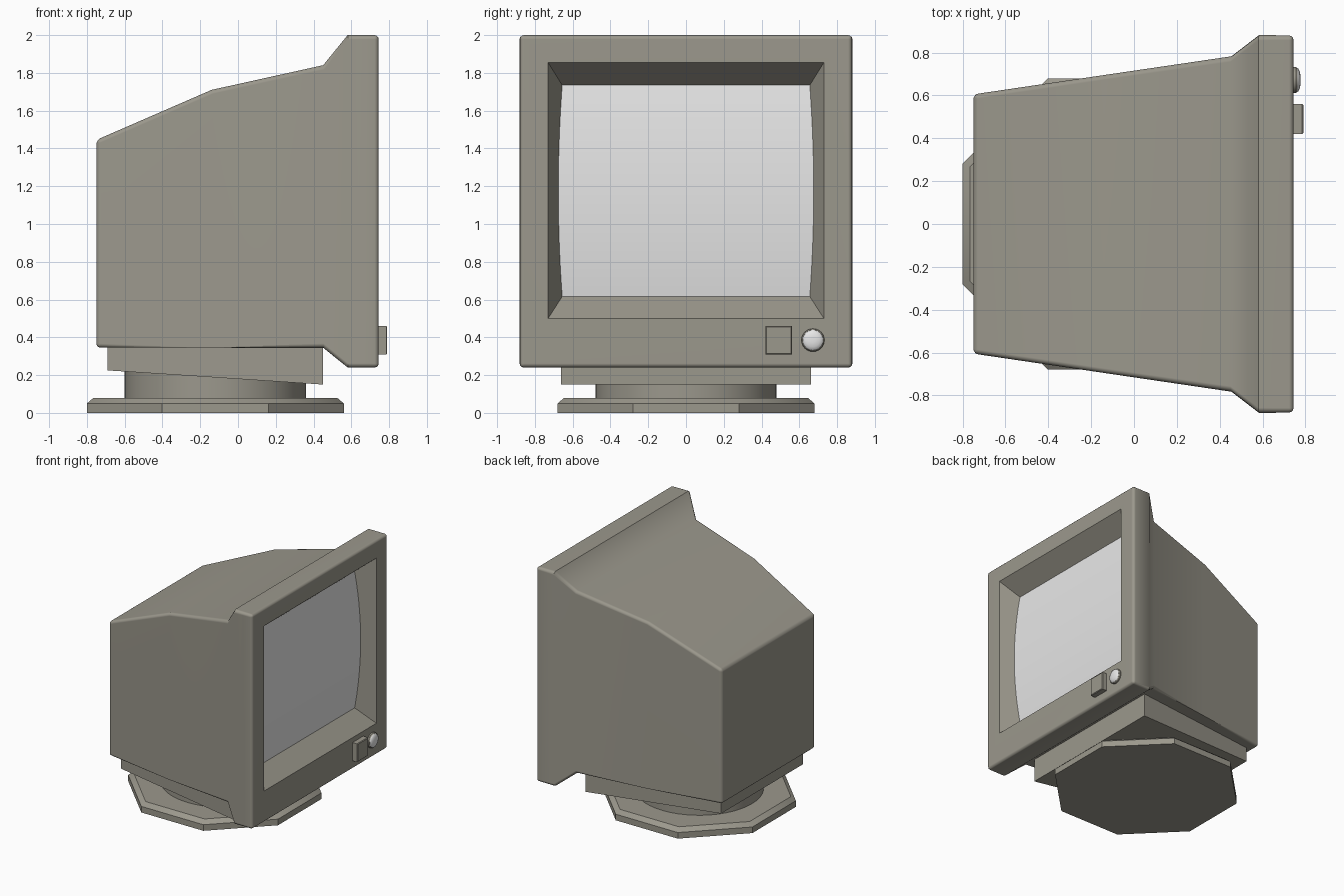
import bpy, bmesh, math

if "Cube" in bpy.data.objects:
    bpy.data.objects.remove(bpy.data.objects["Cube"])


def material(name, rgb):
    m = bpy.data.materials.new(name)
    m.diffuse_color = (*rgb, 1)
    m.use_nodes = True
    m.node_tree.nodes["Principled BSDF"].inputs["Base Color"].default_value = m.diffuse_color
    return m


CASING = material("warm_grey_plastic", (0.33, 0.315, 0.265))
GLASS = material("pale_glass", (0.8, 0.8, 0.8))


def finish(name, bm, mat, angle=30):
    bmesh.ops.recalc_face_normals(bm, faces=bm.faces[:])
    me = bpy.data.meshes.new(name)
    bm.to_mesh(me)
    bm.free()
    me.materials.append(mat)
    ob = bpy.data.objects.new(name, me)
    bpy.context.collection.objects.link(ob)
    bpy.ops.object.select_all(action='DESELECT')
    ob.select_set(True)
    bpy.context.view_layer.objects.active = ob
    bpy.ops.object.shade_smooth_by_angle(angle=math.radians(angle))
    wn = ob.modifiers.new("weighted_normals", 'WEIGHTED_NORMAL')
    wn.keep_sharp = True
    return ob


def loft(loops, cap_end=True):
    """Skin a list of equal-length point loops."""
    bm = bmesh.new()
    rows = [[bm.verts.new(p) for p in loop] for loop in loops]
    n = len(rows[0])
    for a, b in zip(rows, rows[1:]):
        for k in range(n):
            bm.faces.new((a[k], a[(k + 1) % n], b[(k + 1) % n], b[k]))
    bm.faces.new(rows[0])
    if cap_end:
        bm.faces.new(rows[-1])
    return bm, rows


def rect(x, y, z0, z1, yc=0):
    return [(x, yc - y, z0), (x, yc + y, z0), (x, yc + y, z1), (x, yc - y, z1)]


def ring_z(r, z, n, turn=0.0, xc=-0.12):
    return [(xc + r * math.cos(turn + math.tau * i / n),
             r * math.sin(turn + math.tau * i / n), z) for i in range(n)]


def ring_x(r, x, yc, zc, n=24):
    return [(x, yc + r * math.cos(math.tau * i / n),
             zc + r * math.sin(math.tau * i / n)) for i in range(n)]


# Casing: tapered back, flared bezel and sloping screen recess in one skin
bm, rows = loft([
    rect(-0.75, 0.605, 0.345, 1.445),
    rect(-0.14, 0.695, 0.345, 1.71),
    rect(0.45, 0.78, 0.345, 1.84),
    rect(0.58, 0.88, 0.24, 2.0),
    rect(0.745, 0.88, 0.24, 2.0),
    rect(0.745, 0.73, 0.50, 1.855),
    rect(0.57, 0.64, 0.64, 1.71),
], cap_end=False)
soft = [bm.edges.get((rows[j][k], rows[j + 1][k])) for j in range(4) for k in range(4)]
soft += [bm.edges.get((rows[j][k], rows[j][(k + 1) % 4])) for j in (0, 4) for k in range(4)]
bmesh.ops.bevel(bm, geom=soft, offset=0.022, segments=3, profile=0.5, affect='EDGES')
finish("casing", bm, CASING, 42)

# Screen: glass curved from top to bottom, its rim hidden behind the recess walls
bm = bmesh.new()
cols = []
for i in range(17):
    dz = -0.605 + 1.21 * i / 16
    cols.append([bm.verts.new((0.64 - 0.128 * dz * dz, y, 1.175 + dz)) for y in (-0.69, 0.69)])
for a, b in zip(cols, cols[1:]):
    bm.faces.new((a[0], a[1], b[1], b[0]))
screen = finish("screen", bm, GLASS)
if screen.data.polygons[0].normal.x < 0:
    screen.data.flip_normals()

# Tilt plate: wedge under the casing, wider at the front
bm, _ = loft([rect(-0.69, 0.53, 0.225, 0.35), rect(0.45, 0.662, 0.15, 0.35)])
finish("tilt_plate", bm, CASING)

# Swivel neck
bm, _ = loft([ring_z(0.48, 0.075, 48), ring_z(0.48, 0.19, 48)])
for v in bm.verts:
    if v.co.z > 0.1:
        v.co.z = 0.183 - 0.0658 * (v.co.x + 0.05) + 0.005
finish("swivel_neck", bm, CASING)

# Octagonal foot with chamfered rim
k = 1 / math.cos(math.pi / 8)
bm, _ = loft([ring_z(0.68 * k, 0.0, 8, math.pi / 8), ring_z(0.68 * k, 0.05, 8, math.pi / 8),
              ring_z(0.645 * k, 0.08, 8, math.pi / 8)])
finish("foot", bm, CASING)

# Power button
bm, _ = loft([rect(0.74, 0.07, 0.31, 0.46, 0.49), rect(0.785, 0.07, 0.31, 0.46, 0.49),
              rect(0.79, 0.065, 0.315, 0.455, 0.49)])
finish("power_button", bm, CASING)

# Indicator lamp: collar and domed lens
bm, _ = loft([ring_x(0.061, 0.74, 0.672, 0.385), ring_x(0.061, 0.755, 0.672, 0.385),
              ring_x(0.055, 0.763, 0.672, 0.385)])
finish("lamp_collar", bm, CASING)
bm, _ = loft([ring_x(0.055, 0.76, 0.672, 0.385), ring_x(0.052, 0.768, 0.672, 0.385),
              ring_x(0.035, 0.775, 0.672, 0.385), ring_x(0.012, 0.778, 0.672, 0.385)])
finish("lamp_lens", bm, GLASS, 50)
